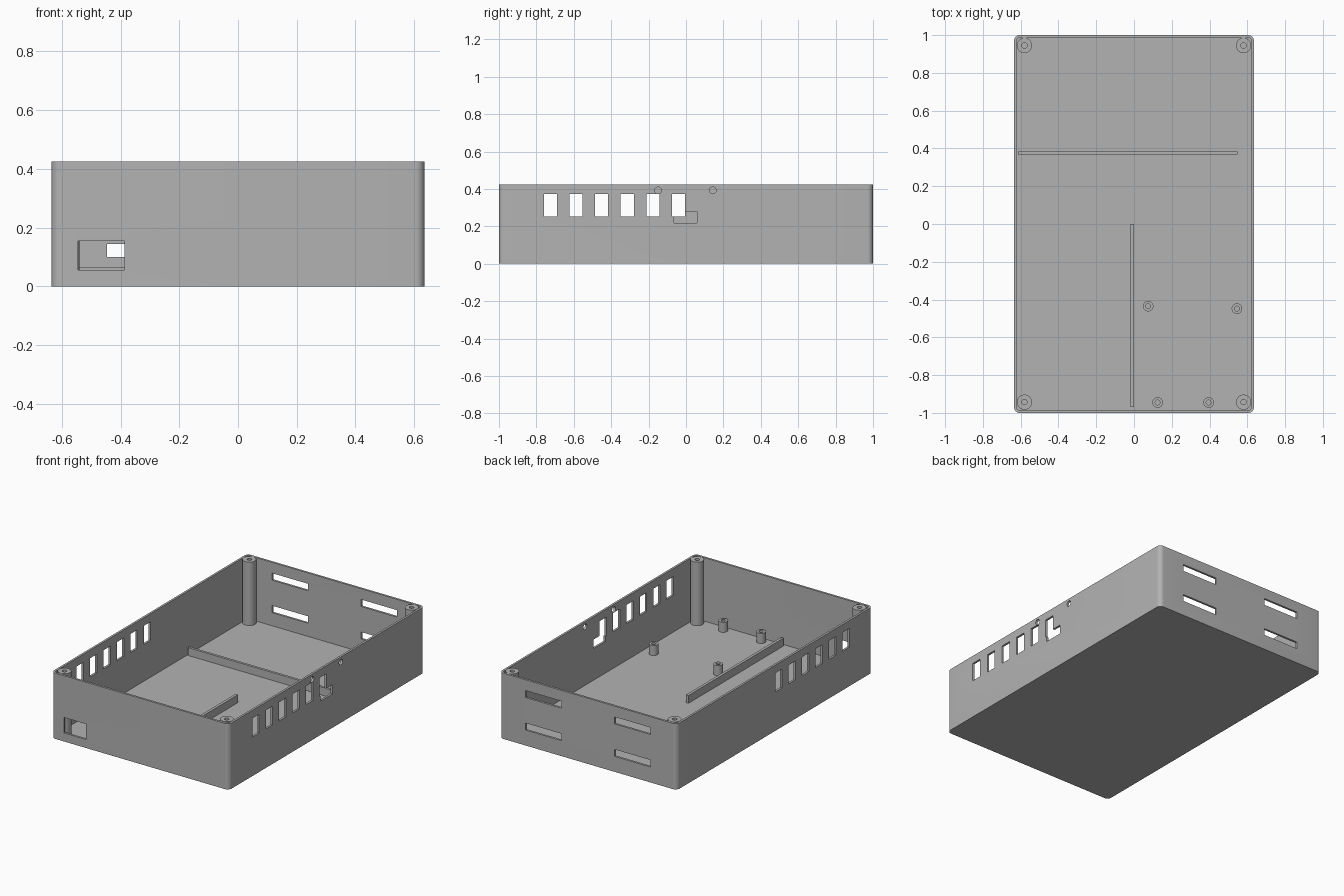
import bpy, bmesh, math

if "Cube" in bpy.data.objects:
    bpy.data.objects.remove(bpy.data.objects["Cube"], do_unlink=True)

HALF_X, HALF_Y, HEIGHT = 0.635, 1.0, 0.425
WALL, FLOOR, RADIUS = 0.014, 0.015, 0.03

grey = bpy.data.materials.new("plain grey")
grey.use_nodes = True
grey.diffuse_color = (0.45, 0.45, 0.45, 1)
grey.node_tree.nodes["Principled BSDF"].inputs["Base Color"].default_value = grey.diffuse_color


def finish(name, bm):
    bmesh.ops.recalc_face_normals(bm, faces=bm.faces)
    mesh = bpy.data.meshes.new(name)
    bm.to_mesh(mesh)
    bm.free()
    mesh.materials.append(grey)
    obj = bpy.data.objects.new(name, mesh)
    bpy.context.collection.objects.link(obj)
    return obj


def smooth(obj):
    bpy.ops.object.select_all(action='DESELECT')
    obj.select_set(True)
    bpy.context.view_layer.objects.active = obj
    bpy.ops.object.shade_smooth_by_angle(angle=math.radians(35))


def add_box(bm, x, y, z):
    """Box spanning the given (low, high) ranges."""
    verts = bmesh.ops.create_cube(bm, size=1)["verts"]
    for v in verts:
        for i, (low, high) in enumerate((x, y, z)):
            v.co[i] = low if v.co[i] < 0 else high


def box(name, x, y, z):
    bm = bmesh.new()
    add_box(bm, x, y, z)
    return finish(name, bm)


def outline(hx, hy, r, steps=8):
    """Rounded rectangle, counter-clockwise."""
    points = []
    for quarter, (sx, sy) in enumerate(((1, 1), (-1, 1), (-1, -1), (1, -1))):
        for s in range(steps + 1):
            a = math.pi / 2 * (quarter + s / steps)
            points.append((sx * (hx - r) + r * math.cos(a), sy * (hy - r) + r * math.sin(a)))
    return points


def bridge(a, b):
    for i in range(len(a)):
        j = (i + 1) % len(a)
        yield a[i], a[j], b[j], b[i]


def lathe(name, x, y, profile, sides=32):
    """Turned part: profile of (radius, z), closed by its end caps."""
    bm = bmesh.new()
    rings = [[bm.verts.new((x + r * math.cos(2 * math.pi * i / sides),
                            y + r * math.sin(2 * math.pi * i / sides), z))
              for i in range(sides)] for r, z in profile]
    for a, b in zip(rings, rings[1:]):
        for quad in bridge(a, b):
            bm.faces.new(quad)
    bm.faces.new(rings[0])
    bm.faces.new(rings[-1])
    smooth(finish(name, bm))


# Open tray: outer wall, rim, inner wall and floor
bm = bmesh.new()
outer = outline(HALF_X, HALF_Y, RADIUS)
inner = outline(HALF_X - WALL, HALF_Y - WALL, RADIUS - WALL)
loops = [[bm.verts.new((x, y, z)) for x, y in pts]
         for pts, z in ((outer, 0), (outer, HEIGHT), (inner, HEIGHT), (inner, FLOOR))]
for a, b in zip(loops, loops[1:]):
    for quad in bridge(a, b):
        bm.faces.new(quad)
bm.faces.new(loops[0])
bm.faces.new(loops[-1])
tray = finish("tray", bm)

# Openings: side vents, rear slots and front port
bm = bmesh.new()
for side in (-1, 1):
    xs = sorted((side * 0.618, side * 0.66))
    for i in range(6):
        y = -0.76 + 0.137 * i
        add_box(bm, xs, (y, y + 0.07), (0.252, 0.373))
for x in ((-0.447, -0.19), (0.19, 0.447)):
    for z in (0.1, 0.31):
        add_box(bm, x, (0.983, 1.02), (z, z + 0.045))
add_box(bm, (-0.545, -0.387), (-1.02, -0.983), (0.055, 0.155))
openings = finish("openings_cutter", bm)

# Side notch beside the last vent, and two round holes
bm = bmesh.new()
add_box(bm, (0.618, 0.66), (-0.064, 0.059), (0.219, 0.278))
for y in (-0.15, 0.143):
    verts = bmesh.ops.create_cone(bm, cap_ends=True, segments=24, radius1=0.018,
                                  radius2=0.018, depth=0.042)["verts"]
    for v in verts:
        v.co = (0.639 + v.co.z, y + v.co.x, 0.392 + v.co.y)
notch = finish("notch_cutter", bm)

for cutter in (openings, notch):
    cutter.hide_render = True
    cutter.hide_viewport = True
    cutter.display_type = 'WIRE'
    mod = tray.modifiers.new(cutter.name, 'BOOLEAN')
    mod.operation = 'DIFFERENCE'
    mod.solver = 'EXACT'
    mod.object = cutter

# Bake the cuts and remove the cutters
bpy.context.view_layer.update()
cut = bpy.data.meshes.new_from_object(tray.evaluated_get(bpy.context.evaluated_depsgraph_get()))
tray.modifiers.clear()
tray.data = cut
for cutter in (openings, notch):
    bpy.data.objects.remove(cutter, do_unlink=True)
smooth(tray)

# Corner screw posts
for side, x in (("right", -0.58), ("left", 0.58)):
    for end, y in (("front", -0.943), ("back", 0.945)):
        lathe(f"{end}_{side}_screw_post", x, y,
              [(0.04, FLOOR - 0.005), (0.04, HEIGHT), (0.014, HEIGHT), (0.014, FLOOR + 0.002)])

# Board standoffs
for i, (x, y) in enumerate(((0.075, -0.435), (0.545, -0.448), (0.125, -0.945), (0.395, -0.945))):
    lathe(f"standoff_{i + 1}", x, y,
          [(0.028, FLOOR - 0.005), (0.028, 0.08), (0.013, 0.08), (0.013, FLOOR + 0.002)])

# Low floor ribs
box("cross_rib", (-0.615, 0.547), (0.367, 0.383), (FLOOR - 0.005, 0.066))
box("length_rib", (-0.018, 0.0), (-0.97, 0.0), (FLOOR - 0.005, 0.066))
